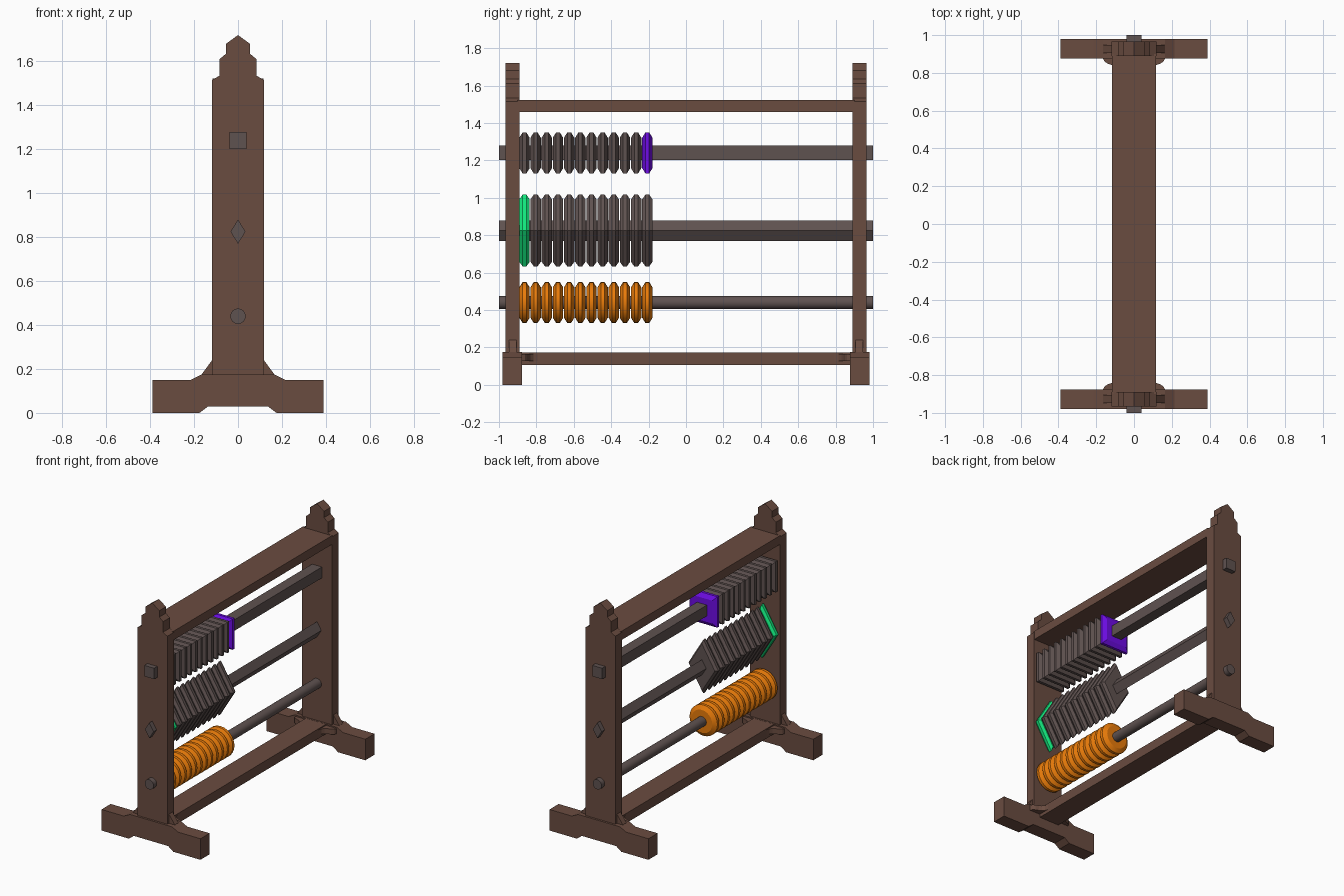
import bpy, bmesh
from math import cos, sin, pi

if "Cube" in bpy.data.objects:
    bpy.data.objects.remove(bpy.data.objects["Cube"])


def material(name, hex_colour):
    m = bpy.data.materials.new(name)
    rgb = [int(hex_colour[i:i + 2], 16) / 255 for i in (0, 2, 4)]
    m.diffuse_color = [((c + 0.055) / 1.055) ** 2.4 if c > 0.04 else c / 12.92 for c in rgb] + [1]
    m.use_nodes = True
    m.node_tree.nodes["Principled BSDF"].inputs["Base Color"].default_value = m.diffuse_color
    return m


WOOD = material("brown_wood", "6a4c40")
DARK = material("dark_wood", "5f5250")
PURPLE = material("purple_paint", "6e0ce6")
GREEN = material("green_paint", "12e67c")
ORANGE = material("orange_paint", "ea7c0a")


def loft(name, rings, mat, smooth=False):
    """Closed solid through a list of equal-length point rings."""
    bm = bmesh.new()
    rows = [[bm.verts.new(p) for p in ring] for ring in rings]
    n = len(rows[0])
    for a, b in zip(rows, rows[1:]):
        for i in range(n):
            j = (i + 1) % n
            bm.faces.new((a[i], a[j], b[j], b[i]))
    bm.faces.new(rows[0])
    bm.faces.new(rows[-1])
    bmesh.ops.recalc_face_normals(bm, faces=bm.faces)
    me = bpy.data.meshes.new(name)
    bm.to_mesh(me)
    bm.free()
    me.materials.append(mat)
    ob = bpy.data.objects.new(name, me)
    bpy.context.collection.objects.link(ob)
    if smooth:
        bpy.ops.object.select_all(action='DESELECT')
        bpy.context.view_layer.objects.active = ob
        ob.select_set(True)
        bpy.ops.object.shade_smooth_by_angle(angle=pi / 6)
    return ob


def prism(name, profile, y0, y1, mat, smooth=False):
    """Extrude an (x, z) profile along y."""
    return loft(name, [[(x, y, z) for x, z in profile] for y in (y0, y1)], mat, smooth)


def symmetric(half):
    """Mirror a right-hand half profile across x = 0."""
    return half + [(-x, z) for x, z in reversed(half) if x > 0]


def box(x, z0, z1):
    return [(x, z0), (x, z1), (-x, z1), (-x, z0)]


# End frames: post with stepped finial, arched foot, gussets, braces
post = symmetric([(0.118, 0.17), (0.118, 1.515), (0.085, 1.535), (0.085, 1.61),
                  (0.055, 1.635), (0.055, 1.68), (0, 1.72)])
foot = symmetric([(0.135, 0.03), (0.175, 0), (0.39, 0), (0.39, 0.15),
                  (0.215, 0.15), (0.165, 0.175)])
brace = [(0.165, 0.88), (0.158, 0.862), (0.14, 0.849), (0.118, 0.842),
         (0.1, 0.832), (0.086, 0.815), (0.08, 0.79), (0.05, 0.79), (0.05, 0.88)]
for side, s in (("front", -1), ("back", 1)):
    prism(side + "_post", post, s * 0.89, s * 0.965, WOOD)
    prism(side + "_foot", foot, s * 0.877, s * 0.98, WOOD)
    for label, t in (("left", -1), ("right", 1)):
        gusset = [(t * 0.11, 0.17), (t * 0.165, 0.17), (t * 0.165, 0.176),
                  (t * 0.118, 0.24), (t * 0.11, 0.24)]
        prism(f"{side}_{label}_gusset", gusset, s * 0.905, s * 0.947, WOOD)
        loft(f"{side}_{label}_brace",
             [[(t * x, s * y, z) for x, y in brace] for z in (0.128, 0.166)], WOOD)

# Long beams
prism("top_beam", box(0.117, 1.46, 1.523), -0.9, 0.9, WOOD)
prism("bottom_beam", box(0.08, 0.105, 0.174), -0.89, 0.89, WOOD)

# Rods and beads share a unit cross-section: square, diamond or circle
SQUARE = [(1, 1), (-1, 1), (-1, -1), (1, -1)]
DIAMOND = [(1, 0), (0, 1), (-1, 0), (0, -1)]
CIRCLE = [(cos(2 * pi * i / 24), sin(2 * pi * i / 24)) for i in range(24)]
COUNT, START, PITCH, THICK = 12, -0.891, 0.0597, 0.055

# name, section, height, rod half-size, bead half-size, rim scale
ROWS = [("square", SQUARE, 1.24, (0.039, 0.039), (0.11, 0.11), 0.74),
        ("diamond", DIAMOND, 0.825, (0.034, 0.055), (0.117, 0.192), 0.87),
        ("round", CIRCLE, 0.44, (0.035, 0.035), (0.11, 0.11), 0.74)]

for name, section, z, rod, bead, rim in ROWS:
    is_round = name == "round"
    prism(name + "_rod", [(rod[0] * u, z + rod[1] * v) for u, v in section],
          -1, 1, DARK, is_round)
    for i in range(COUNT):
        y = START + i * PITCH
        mat = ORANGE if is_round else DARK
        if name == "square" and i == COUNT - 1:
            mat = PURPLE
        if name == "diamond" and i == 0:
            mat = GREEN
        rings = [[(bead[0] * k * u, y + THICK * f, z + bead[1] * k * v) for u, v in section]
                 for f, k in ((0, rim), (0.32, 1), (0.68, 1), (1, rim))]
        loft(f"{name}_bead_{i + 1}", rings, mat, is_round)
